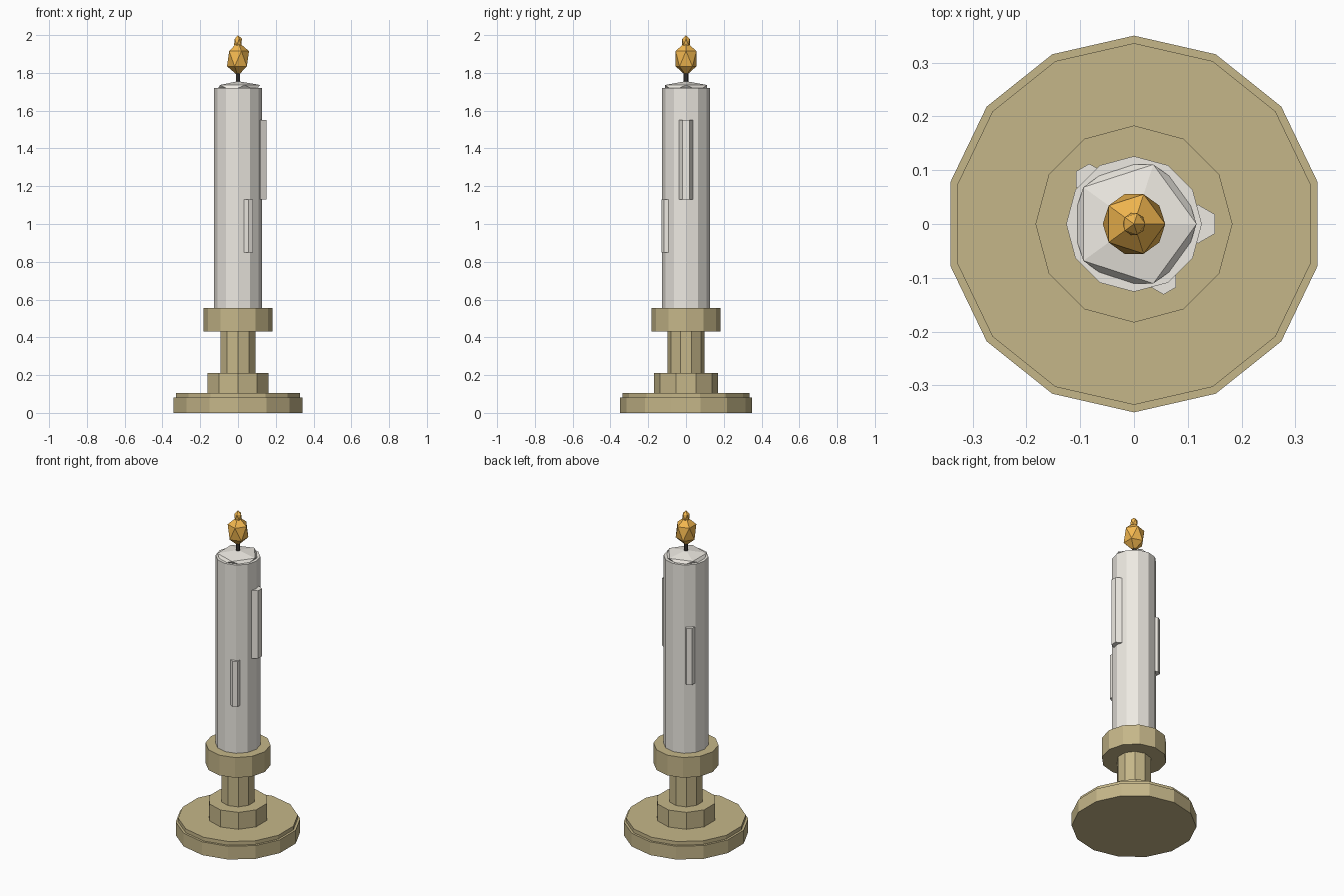
import bpy, bmesh
from mathutils import Matrix

if "Cube" in bpy.data.objects:
    bpy.data.objects.remove(bpy.data.objects["Cube"])


def material(name, rgb):
    m = bpy.data.materials.new(name)
    m.diffuse_color = (*rgb, 1)
    m.use_nodes = True
    m.node_tree.nodes["Principled BSDF"].inputs["Base Color"].default_value = m.diffuse_color
    return m


brass = material("brass", (0.56, 0.47, 0.25))
wax = material("wax", (0.85, 0.82, 0.76))
dark = material("wick", (0.05, 0.045, 0.04))
fire = material("fire", (0.9, 0.48, 0.08))


def finish(name, bm, mat):
    mesh = bpy.data.meshes.new(name)
    bm.to_mesh(mesh)
    bm.free()
    mesh.materials.append(mat)
    ob = bpy.data.objects.new(name, mesh)
    bpy.context.collection.objects.link(ob)


def prism(name, sides, r, z0, z1, mat, x=0, y=0):
    bm = bmesh.new()
    bmesh.ops.create_cone(bm, cap_ends=True, segments=sides, radius1=r, radius2=r, depth=z1 - z0,
                          matrix=Matrix.Translation((x, y, (z0 + z1) / 2)))
    finish(name, bm, mat)


def ico(name, r, rz, z, mat):
    bm = bmesh.new()
    bmesh.ops.create_icosphere(bm, subdivisions=1, radius=1,
                               matrix=Matrix.Translation((0, 0, z)) @ Matrix.Diagonal((r, r, rz, 1)))
    finish(name, bm, mat)


# Brass holder
prism("base", 14, 0.35, 0, 0.082, brass)
prism("base_rim", 14, 0.336, 0.08, 0.105, brass)
prism("foot", 10, 0.17, 0.10, 0.21, brass)
prism("stem", 10, 0.097, 0.20, 0.44, brass)
prism("cup", 12, 0.183, 0.43, 0.555, brass)

# Candle with a low melted dome
prism("candle", 12, 0.126, 0.53, 1.72, wax)
ico("melted_top", 0.13, 0.036, 1.72, wax)

# Wax drips: x, y, radius, bottom, top
for i, (x, y, r, z0, z1) in enumerate([(0.119, 0, 0.036, 1.13, 1.55),
                                       (0.055, -0.104, 0.027, 0.85, 1.13),
                                       (-0.083, 0.083, 0.029, 0.985, 1.335)]):
    prism(f"wax_drip_{i + 1}", 6, r, z0, z1, wax, x, y)

# Wick and flame
prism("wick", 6, 0.012, 1.73, 1.82, dark)
ico("flame", 0.065, 0.09, 1.875, fire)
ico("flame_tip", 0.0235, 0.036, 1.964, fire)
